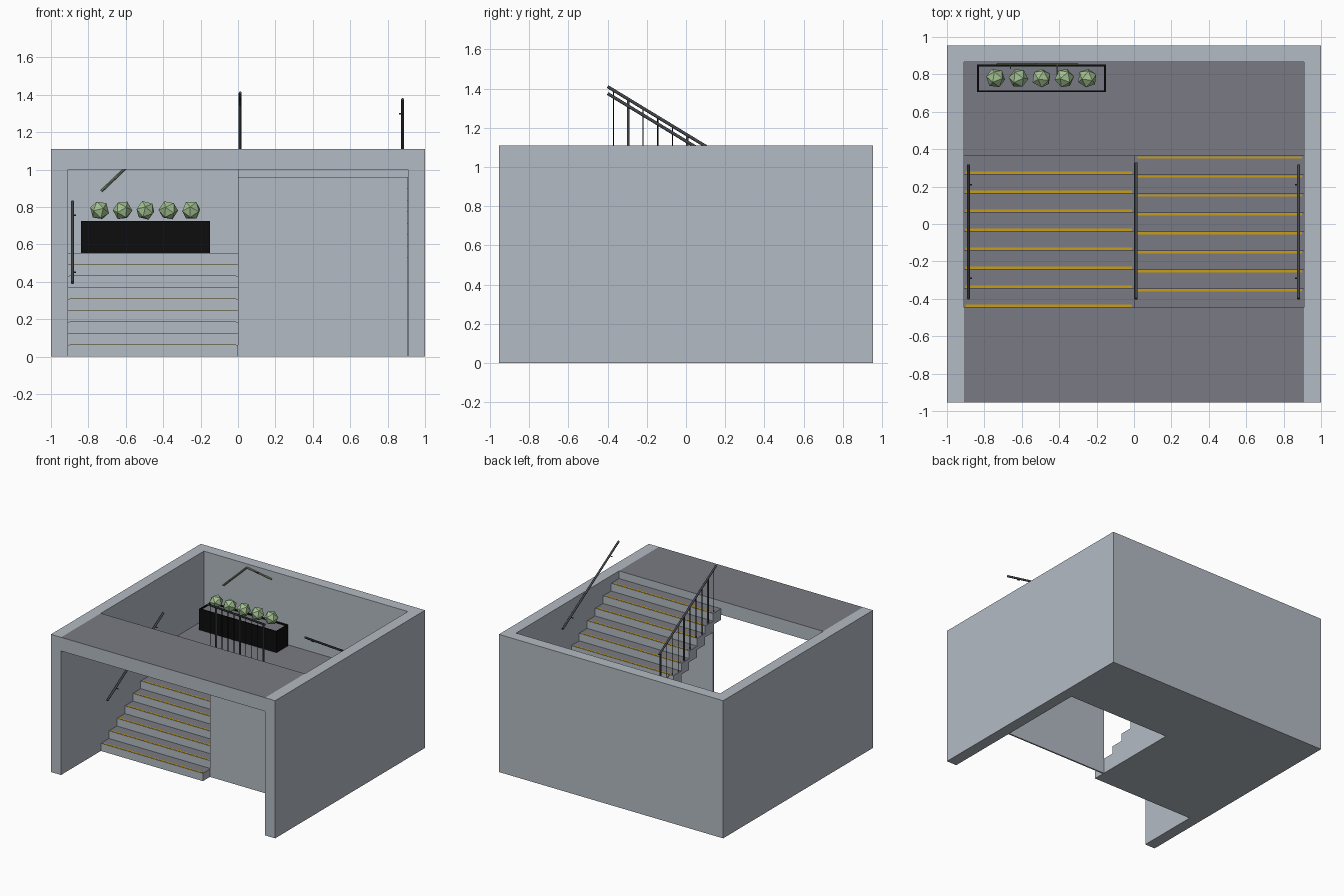
import bpy, bmesh, math, random
from mathutils import Vector, Euler

if "Cube" in bpy.data.objects:
    bpy.data.objects.remove(bpy.data.objects["Cube"])

random.seed(4)


def material(name, r, g, b):
    m = bpy.data.materials.new(name)
    m.diffuse_color = (r, g, b, 1)
    m.use_nodes = True
    m.node_tree.nodes["Principled BSDF"].inputs["Base Color"].default_value = m.diffuse_color
    return m


WALL = material("pale concrete", 0.456, 0.497, 0.552)
FLOOR = material("dark floor", 0.195, 0.198, 0.227)
YELLOW = material("yellow nosing", 0.58, 0.34, 0.006)
METAL = material("dark metal", 0.06, 0.064, 0.07)
BLACK = material("black", 0.004, 0.004, 0.004)
GREEN = material("leaf green", 0.36, 0.52, 0.28)
OLIVE = material("olive", 0.22, 0.27, 0.16)


def finish(bm, name, mats, floor_tops=False):
    bmesh.ops.recalc_face_normals(bm, faces=bm.faces)
    if floor_tops:
        for f in bm.faces:
            f.material_index = 1 if f.normal.z > 0.9 else 0
    me = bpy.data.meshes.new(name)
    bm.to_mesh(me)
    bm.free()
    for m in mats:
        me.materials.append(m)
    ob = bpy.data.objects.new(name, me)
    bpy.context.collection.objects.link(ob)
    return ob


def prism(name, points, offset, mats, floor_tops=False):
    """Extrude a flat outline along an offset vector."""
    bm = bmesh.new()
    face = bm.faces.new([bm.verts.new(p) for p in points])
    ext = bmesh.ops.extrude_face_region(bm, geom=[face])
    bmesh.ops.translate(bm, vec=offset,
                        verts=[v for v in ext["geom"] if isinstance(v, bmesh.types.BMVert)])
    return finish(bm, name, mats, floor_tops)


def box(name, lo, hi, mats, floor_tops=False):
    (x0, y0, z0), (x1, y1, z1) = lo, hi
    pts = [(x0, y0, z0), (x1, y0, z0), (x1, y1, z0), (x0, y1, z0)]
    return prism(name, pts, (0, 0, z1 - z0), mats, floor_tops)


def rod(name, a, b, radius, mat, sides=12):
    a, b = Vector(a), Vector(b)
    bm = bmesh.new()
    bmesh.ops.create_cone(bm, cap_ends=True, segments=sides, radius1=radius,
                          radius2=radius, depth=(b - a).length)
    ob = finish(bm, name, [mat])
    ob.location = (a + b) / 2
    ob.rotation_euler = (b - a).to_track_quat('Z', 'Y').to_euler()
    bpy.ops.object.select_all(action='DESELECT')
    ob.select_set(True)
    bpy.context.view_layer.objects.active = ob
    bpy.ops.object.shade_smooth_by_angle(angle=math.radians(40))
    return ob


# Overall sizes
X, IN, Y, BACK, TOP = 1.0, 0.91, 0.955, 0.865, 1.11
RISE = TOP / 18
Y0, Y1 = -0.447, 0.365
TREAD = (Y1 - Y0) / 8
MID = 9 * RISE

# Three surrounding walls
prism("walls", [(-X, -Y, 0), (-IN, -Y, 0), (-IN, BACK, 0), (IN, BACK, 0),
                (IN, -Y, 0), (X, -Y, 0), (X, Y, 0), (-X, Y, 0)], (0, 0, TOP), [WALL])

# Landings
box("upper_landing", (-IN, -Y, 1.0), (IN, Y0, TOP), [WALL, FLOOR], True)
box("middle_landing", (-IN, Y1, 0), (IN, BACK, MID), [WALL, FLOOR], True)

# Lower flight: solid down to the ground
outline = [(-IN, Y0, 0)]
for i in range(8):
    z = (i + 1) * RISE
    outline += [(-IN, Y0 + i * TREAD, z), (-IN, Y0 + (i + 1) * TREAD, z)]
outline.append((-IN, Y1, 0))
prism("lower_flight", outline, (IN, 0, 0), [WALL, FLOOR], True)

# Upper flight: stepped slab with a stepped underside
THICK = 0.09
upper, under = [], []
for i in range(8):
    z = MID + (i + 1) * RISE
    ya, yb = Y1 - i * TREAD, Y1 - (i + 1) * TREAD
    upper += [(0, ya, z), (0, yb, z)]
    under += [(0, ya, z - THICK), (0, yb, z - THICK)]
prism("upper_flight", upper + under[::-1], (IN, 0, 0), [WALL, FLOOR], True)
box("under_stair_panel", (0, Y0 + TREAD - 0.012, 0),
    (IN - 0.003, Y0 + TREAD, TOP - RISE - THICK + 0.002), [WALL])

# Yellow nosing strips
for i in range(8):
    z = (i + 1) * RISE
    y = Y0 + i * TREAD + 0.003
    box("lower_nosing", (-0.9, y, z - 0.002), (-0.012, y + 0.013, z + 0.002), [YELLOW])
    z += MID
    y = Y1 - i * TREAD - 0.003
    box("upper_nosing", (0.02, y - 0.013, z - 0.002), (0.898, y, z + 0.002), [YELLOW])

# Handrails
SLOPE = RISE / TREAD
RA, RB = -0.4, 0.315


def rail_z(start, y, sign):
    return start + sign * SLOPE * (y - RA)


for name, x, start, sign, side in (("left_wall", -0.885, 0.395, 1, 1),
                                   ("right_wall", 0.88, 1.375, -1, -1)):
    rod(name + "_rail", (x, RA, start), (x, RB, rail_z(start, RB, sign)), 0.008, METAL)
    for y in (-0.29, 0.21):
        z = rail_z(start, y, sign) - 0.01
        rod(name + "_bracket", (x, y, z), (x + side * 0.02, y, z), 0.004, METAL, 8)

CX, CZ = 0.012, 1.41
rod("centre_rail", (CX, RA, CZ), (CX, 0.325, rail_z(CZ, 0.325, -1)), 0.008, METAL)
for k in range(-1, 9):
    y = -0.295 + k * 0.0755
    step = int((Y1 - y) / TREAD) + 1
    foot, head = MID + step * RISE, rail_z(CZ, y, -1)
    if k % 4 == 0:
        rod("rail_post", (CX, y, foot), (CX, y, head), 0.007, METAL)
    else:
        rod("baluster", (CX, y, foot), (CX, y, head), 0.003, BLACK, 6)

# Planter: open box with soil and five bushes
PX0, PX1, PY0, PY1, PZ = -0.84, -0.15, 0.705, 0.853, 0.725
box("planter_front", (PX0, PY0, MID), (PX1, PY0 + 0.01, PZ), [BLACK])
box("planter_back", (PX0, PY1 - 0.01, MID), (PX1, PY1, PZ), [BLACK])
box("planter_left", (PX0, PY0, MID), (PX0 + 0.01, PY1, PZ), [BLACK])
box("planter_right", (PX1 - 0.01, PY0, MID), (PX1, PY1, PZ), [BLACK])
box("planter_soil", (PX0 + 0.008, PY0 + 0.008, MID), (PX1 - 0.008, PY1 - 0.008, PZ - 0.01), [FLOOR])
for i in range(5):
    bm = bmesh.new()
    bmesh.ops.create_icosphere(bm, subdivisions=1, radius=0.053)
    bush = finish(bm, "bush", [GREEN])
    bush.location = (-0.74 + i * 0.1225, 0.78, 0.782)
    bush.rotation_euler = Euler([random.uniform(0, 3) for _ in range(3)])

# Bent bar on the back wall with two short stubs
bend = [(-0.73, 0.855, 0.885), (-0.52, 0.855, 1.085), (-0.3, 0.855, 1.05)]
for a, b in zip(bend, bend[1:]):
    rod("wall_bar", a, b, 0.007, OLIVE, 8)
rod("wall_bar_stub", (-0.66, 0.86, 0.95), (-0.66, 0.83, 0.95), 0.004, OLIVE, 6)
rod("wall_bar_stub", (-0.41, 0.86, 1.068), (-0.41, 0.8, 1.1), 0.004, OLIVE, 6)
